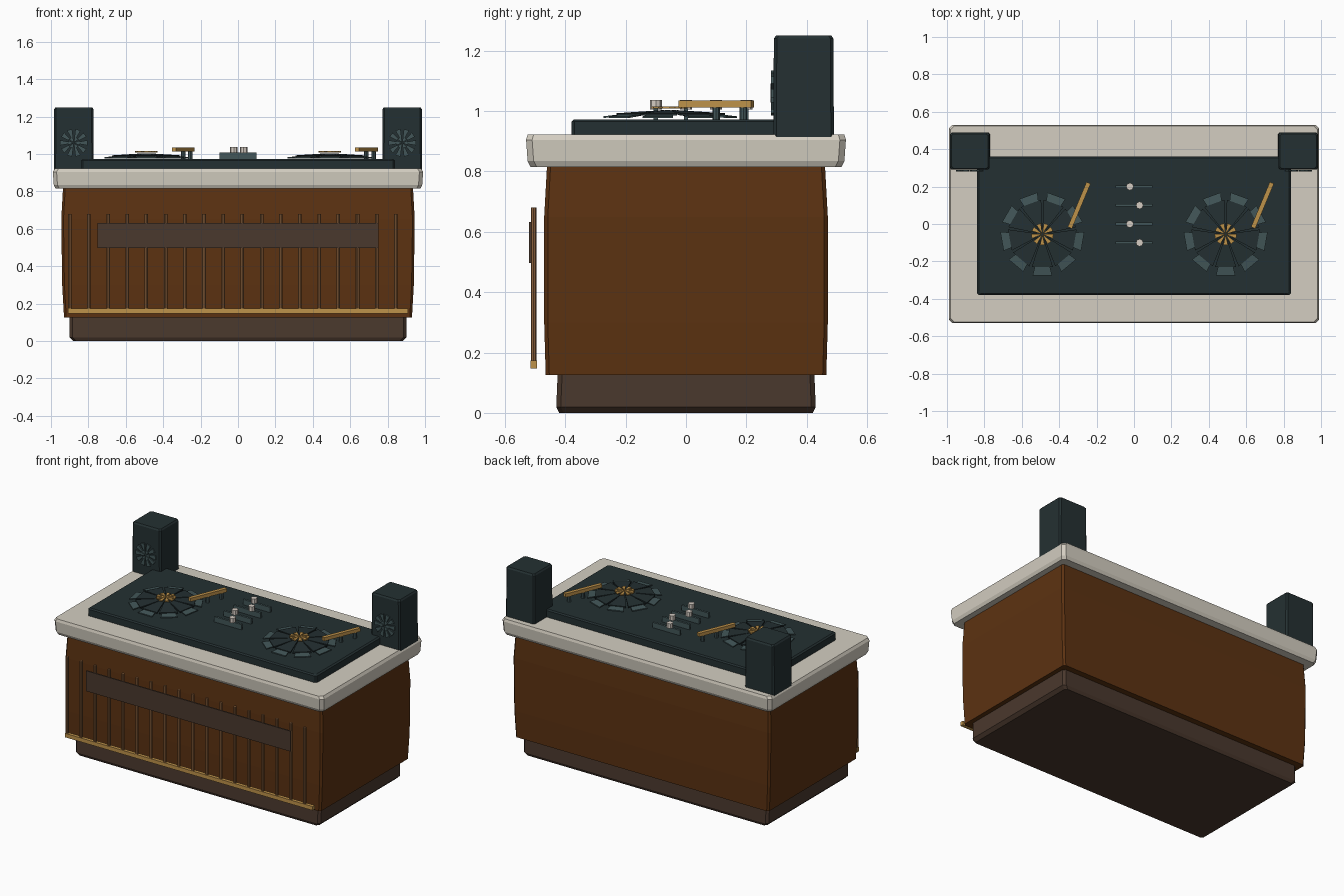
import bpy, bmesh, math
from mathutils import Vector, Matrix

if "Cube" in bpy.data.objects:
    bpy.data.objects.remove(bpy.data.objects["Cube"])


def material(name, r, g, b):
    def lin(c):
        c /= 255
        return c / 12.92 if c <= 0.04045 else ((c + 0.055) / 1.055) ** 2.4
    m = bpy.data.materials.new(name)
    m.diffuse_color = (lin(r), lin(g), lin(b), 1)
    m.use_nodes = True
    m.node_tree.nodes["Principled BSDF"].inputs["Base Color"].default_value = m.diffuse_color
    return m


WALNUT = material("walnut", 92, 50, 17)
DARK_WOOD = material("dark wood", 74, 56, 45)
STONE = material("pale stone", 212, 206, 193)
BLACK = material("blue black", 36, 48, 50)
SLATE = material("slate", 66, 86, 88)
BRASS = material("brass", 190, 146, 74)
OAK = material("oak slat", 140, 97, 60)
KNOB = material("knob grey", 214, 205, 196)


def finish(name, bm, mat):
    bmesh.ops.recalc_face_normals(bm, faces=bm.faces)
    me = bpy.data.meshes.new(name)
    bm.to_mesh(me)
    bm.free()
    me.materials.append(mat)
    ob = bpy.data.objects.new(name, me)
    bpy.context.collection.objects.link(ob)
    return ob


def stack(name, rings, chamfer, mat, cx=0, cy=0):
    """Solid from chamfered rectangles given as (z, half width, half depth)."""
    bm = bmesh.new()
    loops = []
    for z, w, d in rings:
        c = chamfer
        pts = [(w - c, -d), (w, c - d), (w, d - c), (w - c, d),
               (c - w, d), (-w, d - c), (-w, c - d), (c - w, -d)]
        loops.append([bm.verts.new((cx + x, cy + y, z)) for x, y in pts])
    for a, b in zip(loops, loops[1:]):
        for i in range(8):
            j = (i + 1) % 8
            bm.faces.new((a[i], a[j], b[j], b[i]))
    bm.faces.new(loops[0][::-1])
    bm.faces.new(loops[-1])
    return finish(name, bm, mat)


def boxes(name, items, mat, turn=0):
    """Boxes given as (centre, size), all turned about z."""
    bm = bmesh.new()
    for centre, size in items:
        m = (Matrix.Translation(centre) @ Matrix.Rotation(turn, 4, 'Z')
             @ Matrix.Diagonal((*size, 1)))
        bmesh.ops.create_cube(bm, size=1, matrix=m)
    return finish(name, bm, mat)


def cylinders(name, items, mat, sides=8):
    """Upright cylinders given as (x, y, z0, z1, radius)."""
    bm = bmesh.new()
    for x, y, z0, z1, r in items:
        bmesh.ops.create_cone(bm, cap_ends=True, segments=sides, radius1=r,
                              radius2=r, depth=z1 - z0,
                              matrix=Matrix.Translation((x, y, (z0 + z1) / 2)))
    return finish(name, bm, mat)


def wedges(name, centre, r0, r1, count, fill, thick, mat, tilt=0, facing_front=False):
    """Ring of separate flat wedges, optionally dropping toward the rim."""
    bm = bmesh.new()
    rot = Matrix.Rotation(math.pi / 2, 4, 'X') if facing_front else Matrix()
    frame = Matrix.Translation(centre) @ rot
    for k in range(count):
        mid = 2 * math.pi * (k + 0.5) / count + math.pi / 2
        half = fill * math.pi / count
        outline = [(r0, -half), (r1, -half), (r1, half), (r0, half)]
        layers = []
        for h in (0, thick):
            layers.append([bm.verts.new(frame @ Vector((
                r * math.cos(mid + a), r * math.sin(mid + a),
                h - (tilt if r == r1 else 0)))) for r, a in outline])
        lo, hi = layers
        bm.faces.new(lo[::-1])
        bm.faces.new(hi)
        for i in range(4):
            j = (i + 1) % 4
            bm.faces.new((lo[i], lo[j], hi[j], hi[i]))
    return finish(name, bm, mat)


# Cabinet, from the floor up
stack("plinth", [(0, .88, .42), (.02, .9, .43), (.14, .9, .425)], .015, DARK_WOOD)
stack("cabinet", [(.125, .93, .465), (.3, .94, .47), (.65, .945, .47),
                  (.83, .935, .46)], .012, WALNUT)
stack("countertop", [(.815, .975, .515), (.835, .985, .525), (.905, .99, .53),
                     (.922, .98, .525)], .02, STONE)
stack("mixing_deck", [(.915, .84, .37), (.965, .84, .37), (.973, .83, .362)],
      .01, BLACK, cy=-.01)

# Front slats, foot rail and the band across them
cylinders("front_slats", [(-.9 + .1026 * i, -.505, .16, .68, .0095)
                          for i in range(18)], OAK)
boxes("front_rail", [((0, -.505, .16), (1.82, .022, .026))], BRASS)
boxes("front_band", [((0, -.517, .565), (1.5, .008, .135))], DARK_WOOD)

for side, label in ((-1, "left"), (1, "right")):
    # Corner speaker with a segmented cone
    sx = side * .878
    stack(label + "_speaker", [(.9, .107, .1), (1.24, .105, .099),
                               (1.25, .098, .092)], .01, BLACK, sx, .39)
    wedges(label + "_speaker_cone", (sx, .29, 1.06), .03, .075, 10, .6, .008,
           SLATE, facing_front=True)
    wedges(label + "_speaker_dome", (sx, .29, 1.06), .004, .032, 6, .75, .01,
           SLATE, facing_front=True)

    # Turntable: platter rim, record and label
    tx, ty = side * .49, -.055
    wedges(label + "_platter", (tx, ty, .985), .155, .225, 9, .66, .006, SLATE, .008)
    wedges(label + "_record", (tx, ty, .995), .03, .185, 9, .9, .008, BLACK, .01)
    wedges(label + "_record_label", (tx, ty, 1.008), .006, .06, 9, .62, .008, BRASS)

    # Tonearm on two posts
    ax = tx + .197
    turn = math.atan2(.24, .1)
    boxes(label + "_tonearm", [((ax, .1, 1.024), (.26, .024, .023))], BRASS, turn)
    cylinders(label + "_tonearm_posts", [(ax, .1, .97, 1.015, .012),
                                         (ax + .038, .19, .97, 1.015, .012)], SLATE)

# Mixer sliders and their knobs
rows = [(-.1, .03), (0, -.022), (.1, .03), (.2, -.022)]
boxes("slider_tracks", [((0, y, .99), (.2, .014, .036)) for y, _ in rows], SLATE)
cylinders("slider_knobs", [(x, y, 1.005, 1.037, .02) for y, x in rows], KNOB)
